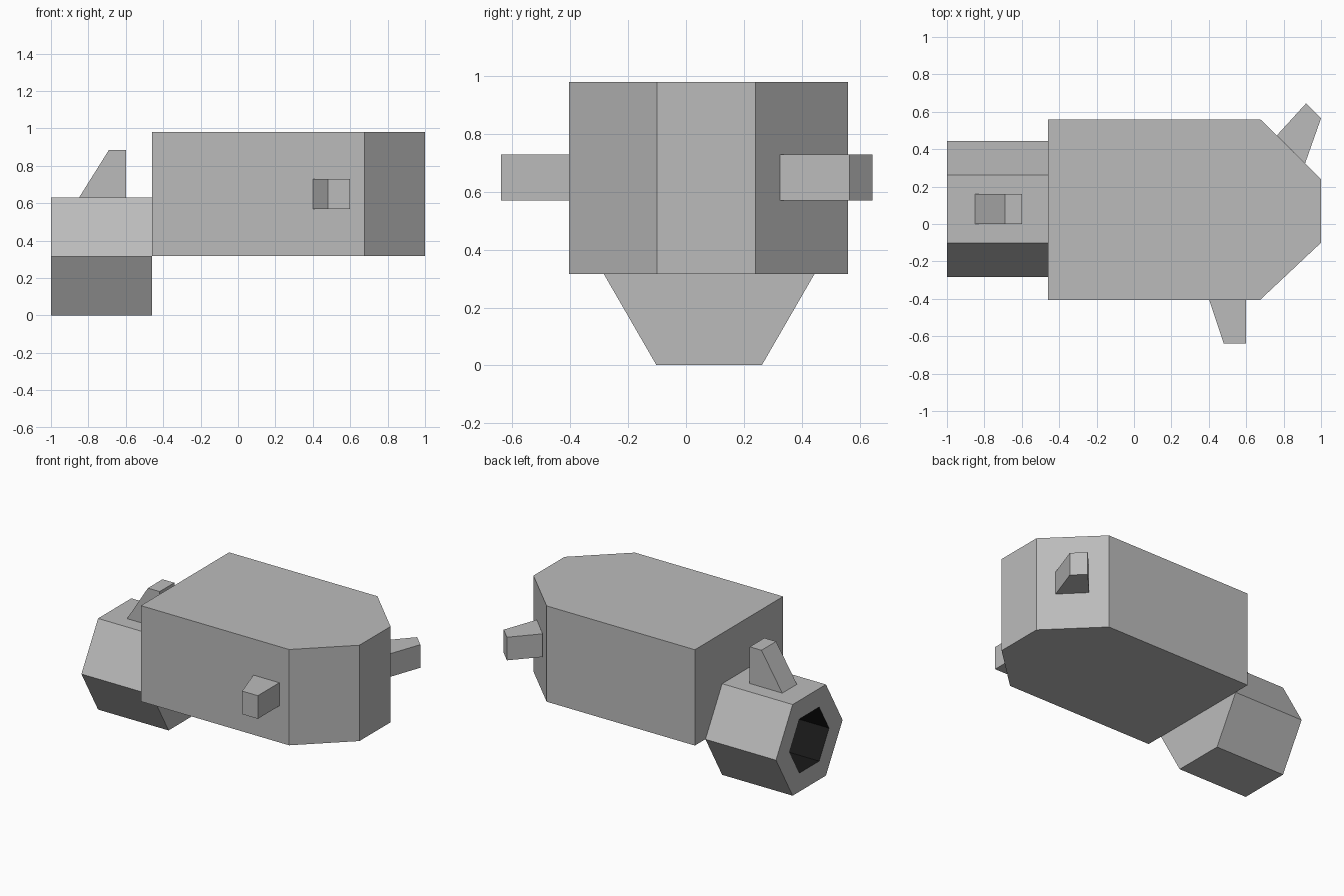
import bpy
import bmesh
from math import cos, sin, pi
from mathutils import Vector

cube = bpy.data.objects.get("Cube")
if cube:
    bpy.data.objects.remove(cube, do_unlink=True)


def material(name, value):
    mat = bpy.data.materials.new(name)
    mat.use_nodes = True
    colour = (value, value, value, 1)
    mat.diffuse_color = colour
    mat.node_tree.nodes["Principled BSDF"].inputs["Base Color"].default_value = colour
    return mat


grey = material("light grey", 0.5)
black = material("bore black", 0.01)


def prism(name, outline, sweep, finish=None):
    """Extrude a flat outline along the sweep vector into a closed solid."""
    bm = bmesh.new()
    base = bm.faces.new([bm.verts.new(p) for p in outline])
    side = bmesh.ops.extrude_face_region(bm, geom=[base], use_keep_orig=True)
    moved = [g for g in side["geom"] if isinstance(g, bmesh.types.BMVert)]
    bmesh.ops.translate(bm, verts=moved, vec=sweep)
    bmesh.ops.recalc_face_normals(bm, faces=bm.faces)
    if finish:
        finish(bm)
    mesh = bpy.data.meshes.new(name)
    bm.to_mesh(mesh)
    bm.free()
    mesh.materials.append(grey)
    mesh.materials.append(black)
    obj = bpy.data.objects.new(name, mesh)
    bpy.context.collection.objects.link(obj)
    return obj


# Main body: a block with two chamfered corners at one end
plan = [(-0.46, -0.405), (0.675, -0.405), (1, -0.1),
        (1, 0.24), (0.675, 0.56), (-0.46, 0.56)]
prism("main_body", [(x, y, 0.317) for x, y in plan], (0, 0, 0.663))


# Six-sided barrel with a dark recessed bore in its outer end
def bore(bm):
    end = min(bm.faces, key=lambda f: f.calc_center_median().x)
    bmesh.ops.inset_region(bm, faces=[end], thickness=0.148)
    outer = set(bm.faces)
    hole = bmesh.ops.extrude_discrete_faces(bm, faces=[end])["faces"][0]
    bm.faces.ensure_lookup_table()
    bmesh.ops.translate(bm, verts=hole.verts, vec=(0.5, 0, 0))
    hole.material_index = 1
    for face in bm.faces:
        if face not in outer:
            face.material_index = 1


radius = 0.364
hexagon = [(-1, 0.08 + radius * cos(i * pi / 3), 0.316 + radius * sin(i * pi / 3))
           for i in range(6)]
prism("barrel", hexagon, (0.54, 0, 0), bore)

# Tapered pegs on the barrel, the front and the chamfered corner
prism("barrel_peg", [(x, 0, z) for x, z in
                     [(-0.85, 0.63), (-0.6, 0.63), (-0.6, 0.885), (-0.69, 0.885)]],
      (0, 0.16, 0))
side_pegs = {
    "front_peg": [(0.4, -0.4), (0.48, -0.64), (0.6, -0.64), (0.6, -0.4)],
    "corner_peg": [(0.765, 0.475), (0.92, 0.645), (1, 0.565), (0.915, 0.325)],
}
for name, outline in side_pegs.items():
    prism(name, [(x, y, 0.57) for x, y in outline], (0, 0, 0.16))
